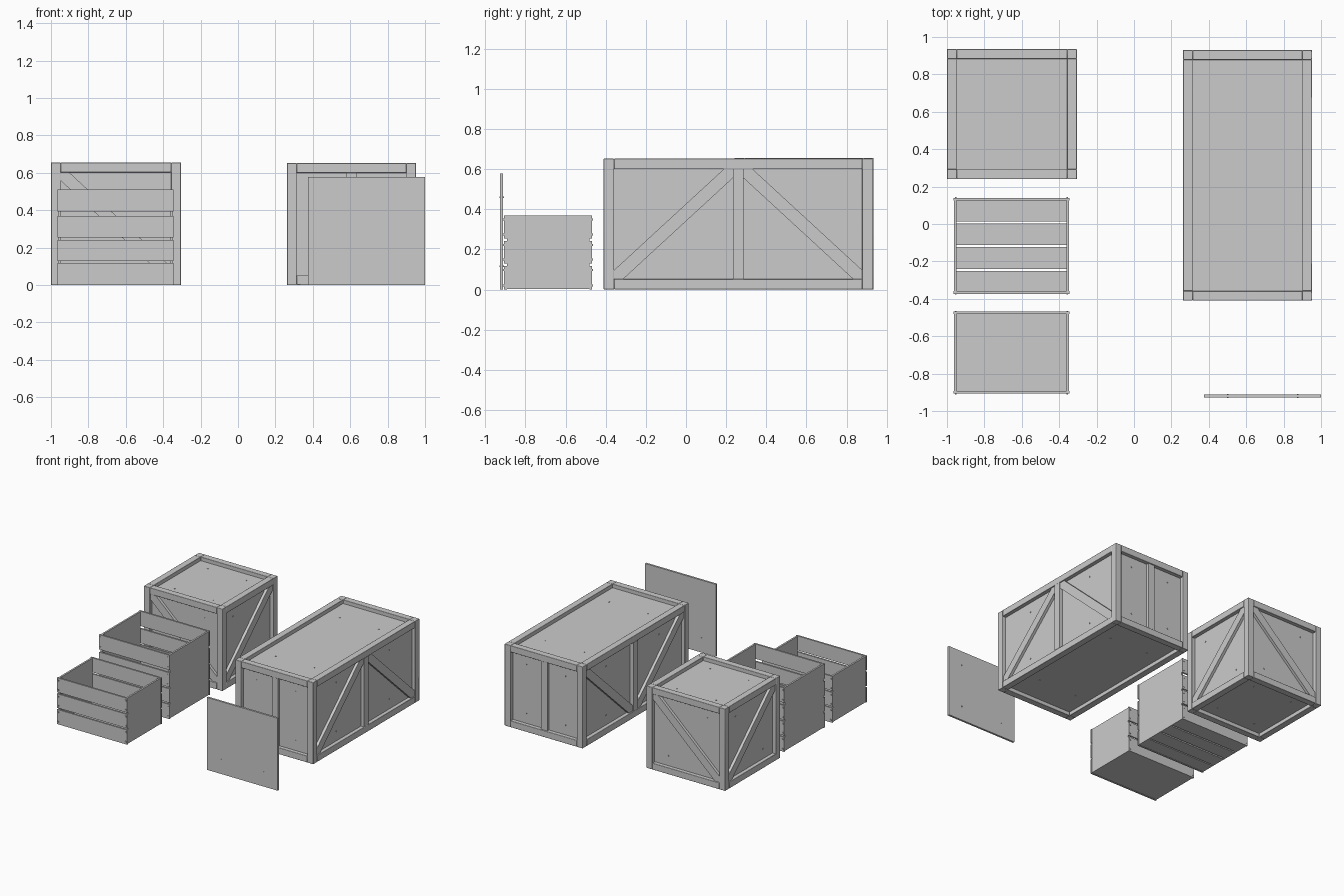
import bpy, bmesh
from mathutils import Vector

if "Cube" in bpy.data.objects:
    bpy.data.objects.remove(bpy.data.objects["Cube"])

BEAM, INSET = 0.052, 0.03


def finish(name, bm, bevel=0.0):
    bmesh.ops.recalc_face_normals(bm, faces=bm.faces)
    me = bpy.data.meshes.new(name)
    bm.to_mesh(me)
    bm.free()
    ob = bpy.data.objects.new(name, me)
    bpy.context.collection.objects.link(ob)
    if bevel:
        m = ob.modifiers.new("soft_edges", 'BEVEL')
        m.width, m.segments = bevel, 2
        for p in me.polygons:
            p.use_smooth = True
        bpy.context.view_layer.objects.active = ob
        ob.select_set(True)
        bpy.ops.object.shade_smooth_by_angle()
        ob.select_set(False)
    return ob


def add_box(bm, lo, hi):
    vs = bmesh.ops.create_cube(bm, size=1)['verts']
    for v in vs:
        v.co = Vector([(lo[i] + hi[i]) / 2 + v.co[i] * (hi[i] - lo[i]) for i in range(3)])


def add_nail(bm, p, axis, r=0.004, h=0.003):
    lo, hi = [c - r for c in p], [c + r for c in p]
    lo[axis], hi[axis] = p[axis] - h, p[axis] + h
    add_box(bm, lo, hi)


def frame(name, lo, hi):
    """Twelve edge beams of a crate."""
    bm = bmesh.new()
    ends = [[(lo[i], lo[i] + BEAM), (hi[i] - BEAM, hi[i])] for i in range(3)]
    for axis in range(3):
        a, b = [i for i in range(3) if i != axis]
        trim = 0 if axis == 2 else BEAM
        for ra in ends[a]:
            for rb in ends[b]:
                l, h = [0] * 3, [0] * 3
                l[a], h[a] = ra
                l[b], h[b] = rb
                l[axis], h[axis] = lo[axis] + trim, hi[axis] - trim
                add_box(bm, l, h)
    finish(name, bm, 0.003)


def panels(name, lo, hi):
    """Six recessed boards with nail heads."""
    bm = bmesh.new()
    for axis in range(3):
        for side in (0, 1):
            l = [c + BEAM * 0.8 for c in lo]
            h = [c - BEAM * 0.8 for c in hi]
            if side:
                l[axis], h[axis] = hi[axis] - INSET - 0.014, hi[axis] - INSET
            else:
                l[axis], h[axis] = lo[axis] + INSET, lo[axis] + INSET + 0.014
            add_box(bm, l, h)
            a, b = [i for i in range(3) if i != axis]
            for fa in (0.25, 0.75):
                for fb in (0.2, 0.8):
                    p = [0] * 3
                    p[a] = lo[a] + fa * (hi[a] - lo[a])
                    p[b] = lo[b] + fb * (hi[b] - lo[b])
                    p[axis] = h[axis] if side else l[axis]
                    add_nail(bm, p, axis)
    finish(name, bm)


def brace(name, axis, outer, sign, u0, u1, z0, z1, rising, k=0.045):
    """Corner-to-corner board on an upright face; u is the horizontal axis."""
    pts = [(u0, z0), (u0 + k, z0), (u1, z1 - k), (u1, z1), (u1 - k, z1), (u0, z0 + k)]
    if not rising:
        pts = [(u0 + u1 - u, z) for u, z in pts]
    bm = bmesh.new()
    rings = []
    for d in (outer - sign * 0.008, outer - sign * (INSET + 0.004)):
        rings.append([bm.verts.new((d, u, z) if axis == 0 else (u, d, z)) for u, z in pts])
    bm.faces.new(rings[0])
    bm.faces.new(rings[1])
    for i in range(6):
        j = (i + 1) % 6
        bm.faces.new((rings[0][i], rings[0][j], rings[1][j], rings[1][i]))
    finish(name, bm)


def box(name, lo, hi, bevel=0.0):
    bm = bmesh.new()
    add_box(bm, lo, hi)
    finish(name, bm, bevel)


# Cube crate with one diagonal on every upright face
lo, hi = (-1.0, 0.24, 0.0), (-0.305, 0.935, 0.655)
frame("cube_crate_frame", lo, hi)
panels("cube_crate_panels", lo, hi)
for axis, side, rising in ((0, 0, False), (0, 1, True), (1, 0, False), (1, 1, True)):
    u = 1 - axis
    brace("cube_crate_brace", axis, (lo, hi)[side][axis], side * 2 - 1,
          lo[u] + BEAM, hi[u] - BEAM, BEAM, hi[2] - BEAM, rising)

# Long crate: paired diagonals on the sides, centre posts on all upright faces
lo, hi = (0.262, -0.41, 0.0), (0.952, 0.93, 0.652)
frame("long_crate_frame", lo, hi)
panels("long_crate_panels", lo, hi)
cx, cy = (lo[0] + hi[0]) / 2, (lo[1] + hi[1]) / 2
zb, zt = BEAM, hi[2] - BEAM
for side in (0, 1):
    s, x, y = side * 2 - 1, (lo, hi)[side][0], (lo, hi)[side][1]
    xs = sorted((x, x - s * (INSET + 0.004)))
    ys = sorted((y - s * 0.008, y - s * (INSET + 0.004)))
    box("long_crate_side_post", (xs[0], cy - 0.027, zb), (xs[1], cy + 0.027, zt))
    box("long_crate_end_post", (cx - 0.027, ys[0], zb), (cx + 0.027, ys[1], zt))
    brace("long_crate_brace", 0, x, s, lo[1] + BEAM, cy - 0.027, zb, zt, bool(side))
    brace("long_crate_brace", 0, x, s, cy + 0.027, hi[1] - BEAM, zb, zt, not side)


# Open slatted boxes
def open_box(name, y0, y1, rows, floor):
    x0, x1, t = -0.965, -0.345, 0.014
    top = rows[-1][1]
    slats, nails = bmesh.new(), bmesh.new()
    for ya, yb, yn in ((y0, y0 + t, y0), (y1 - t, y1, y1)):
        for za, zb in rows:
            add_box(slats, (x0, ya, za), (x1, yb, zb))
            for x in (x0 + 0.012, x1 - 0.012):
                for z in (za + 0.02, zb - 0.02):
                    add_nail(nails, (x, yn, z), 1, 0.005, 0.004)
    finish(name + "_slats", slats)
    finish(name + "_nails", nails)
    for xa in (x0 + 0.003, x1 - 0.003 - t):
        box(name + "_end_board", (xa, y0 + t, 0.002), (xa + t, y1 - t, top - 0.002))
    boards = bmesh.new()
    for ya, yb in floor:
        add_box(boards, (x0 + 0.003 + t, ya, 0.002), (x1 - 0.003 - t, yb, 0.002 + t))
    finish(name + "_floor", boards)


rows = [(0.0, 0.117), (0.13, 0.242), (0.255, 0.37), (0.392, 0.51)]
open_box("tall_open_box", -0.373, 0.14, rows,
         [(-0.359, -0.25), (-0.24, -0.124), (-0.111, 0.002), (0.014, 0.126)])
open_box("short_open_box", -0.907, -0.468, rows[:3], [(-0.893, -0.482)])

# Loose standing board
box("loose_board", (0.375, -0.927, 0.0), (1.0, -0.911, 0.578))
bm = bmesh.new()
for x in (0.5, 0.875):
    for z in (0.115, 0.46):
        for y in (-0.927, -0.911):
            add_nail(bm, (x, y, z), 1)
finish("loose_board_nails", bm)
